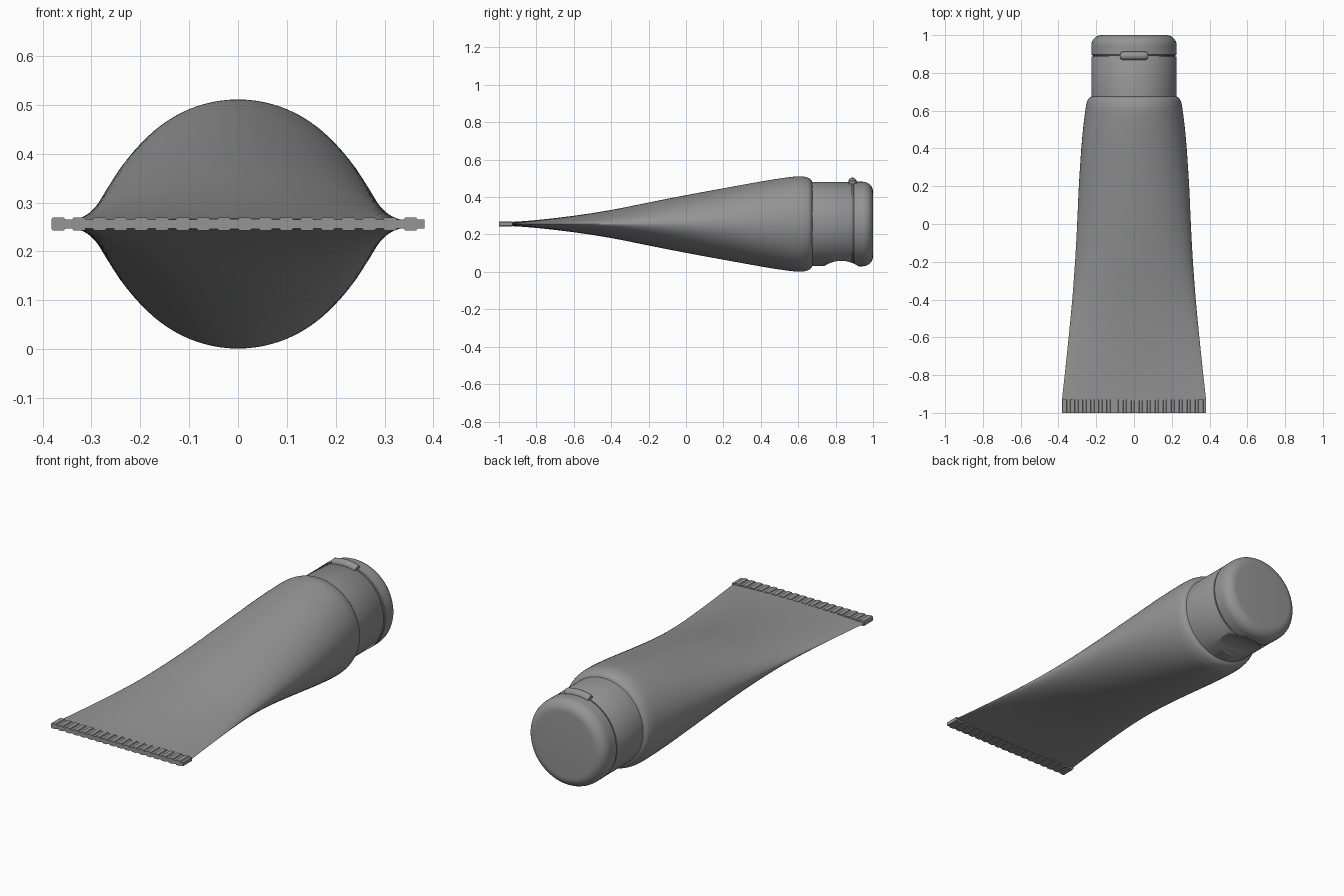
import bpy, bmesh, math
from mathutils import Vector, Matrix

if "Cube" in bpy.data.objects:
    bpy.data.objects.remove(bpy.data.objects["Cube"])

ZC = 0.256   # height of the tube axis
grey = bpy.data.materials.new("dark_grey_plastic")
grey.diffuse_color = (0.3, 0.3, 0.3, 1)
grey.use_nodes = True
grey.node_tree.nodes["Principled BSDF"].inputs["Base Color"].default_value = grey.diffuse_color


def smooth(ob, angle=35):
    bpy.ops.object.select_all(action='DESELECT')
    ob.select_set(True)
    bpy.context.view_layer.objects.active = ob
    bpy.ops.object.shade_smooth_by_angle(angle=math.radians(angle))


def finish(name, bm, angle=35):
    bmesh.ops.recalc_face_normals(bm, faces=bm.faces)
    me = bpy.data.meshes.new(name)
    bm.to_mesh(me)
    bm.free()
    me.materials.append(grey)
    ob = bpy.data.objects.new(name, me)
    bpy.context.collection.objects.link(ob)
    smooth(ob, angle)
    return ob


def loft(bm, rings):
    loops = [[bm.verts.new(p) for p in r] for r in rings]
    n = len(loops[0])
    for a, b in zip(loops, loops[1:]):
        for i in range(n):
            j = (i + 1) % n
            bm.faces.new((a[i], a[j], b[j], b[i]))
    bm.faces.new(loops[0])
    bm.faces.new(loops[-1][::-1])


def ring(y, w, h, flat=0.0, n=96):
    # flat > 0 pinches the ellipse into a lens
    pts = []
    for i in range(n):
        t = 2 * math.pi * i / n
        s = math.sin(t)
        pts.append((w * math.cos(t), y, ZC + h * s * abs(s) ** flat))
    return pts


def catmull(p, steps):
    p = [Vector(v) for v in p]
    out = []
    for i in range(len(p) - 1):
        a, b, c, d = p[max(i - 1, 0)], p[i], p[i + 1], p[min(i + 2, len(p) - 1)]
        for k in range(steps):
            t = k / steps
            out.append(0.5 * (2 * b + (c - a) * t + (2 * a - 5 * b + 4 * c - d) * t * t
                              + (3 * b - a - 3 * c + d) * t ** 3))
    return out + [p[-1]]


# Squeezable body: y, half width, half height
stations = [(-0.935, 0.382, 0.011), (-0.8, 0.367, 0.021), (-0.6, 0.346, 0.044),
            (-0.4, 0.327, 0.075), (-0.2, 0.312, 0.115), (0.0, 0.301, 0.154),
            (0.2, 0.292, 0.191), (0.4, 0.279, 0.227), (0.52, 0.268, 0.246),
            (0.6, 0.258, 0.255), (0.64, 0.251, 0.251), (0.664, 0.241, 0.241),
            (0.675, 0.225, 0.225)]
bm = bmesh.new()
loft(bm, [ring(y, w, h, 0.3 * min(1, max(0, (0.4 - y) / 1.2)))
          for y, w, h in catmull(stations, 4)])
finish("tube_body", bm)

# Crimped end seal: ribbed strip, trapezoid ribs on both faces
count, half = 18, 0.382
pitch = 2 * half / count
top = []
for i in range(count):
    x = -half + pitch * i
    for f, z in ((0.0, 0.009), (0.06, 0.013), (0.6, 0.013), (0.66, 0.009)):
        top.append((x + pitch * f, z))
top.append((half, 0.009))
outline = top + [(x, -z) for x, z in reversed(top)]
bm = bmesh.new()
loft(bm, [[(x, y, ZC + z) for x, z in outline] for y in (-1, -0.928)])
finish("crimped_seal", bm, 20)

# Flip cap: profile of (y, radius) with the lid seam groove
profile = [(0.66, 0.225), (0.884, 0.225), (0.887, 0.223), (0.888, 0.216),
           (0.892, 0.216), (0.893, 0.223), (0.897, 0.226), (0.945, 0.226)]
for i in range(1, 9):
    t = math.pi / 2 * i / 8
    profile.append((0.945 + 0.055 * math.sin(t), 0.171 + 0.055 * math.cos(t)))
bm = bmesh.new()
loft(bm, [ring(y, r, r) for y, r in profile])
cap = finish("flip_cap", bm)

# Thumb scoop under the lid
bm = bmesh.new()
bmesh.ops.create_cone(bm, cap_ends=True, segments=96, radius1=0.159, radius2=0.159, depth=0.6,
                      matrix=Matrix.Translation((0, 0.83, ZC - 0.356))
                      @ Matrix.Rotation(math.pi / 2, 4, 'Y'))
cutter = finish("scoop_cutter", bm)
cutter.hide_render = True
mod = cap.modifiers.new("scoop", 'BOOLEAN')
mod.operation = 'DIFFERENCE'
mod.solver = 'EXACT'
mod.object = cutter
bpy.context.view_layer.objects.active = cap
bpy.ops.object.modifier_apply(modifier=mod.name)
bpy.data.objects.remove(cutter)
smooth(cap)

# Hinge: rounded bar wrapped over the top of the cap
bm = bmesh.new()
rings = []
for i in range(-8, 9):
    a = 0.305 * i / 8
    r = 0.022 if abs(i) < 8 else 0.019
    rings.append([((0.226 + r * math.sin(t)) * math.sin(a), 0.89 + r * math.cos(t),
                   ZC + (0.226 + r * math.sin(t)) * math.cos(a))
                  for t in (2 * math.pi * k / 20 for k in range(20))])
loft(bm, rings)
finish("hinge", bm)
